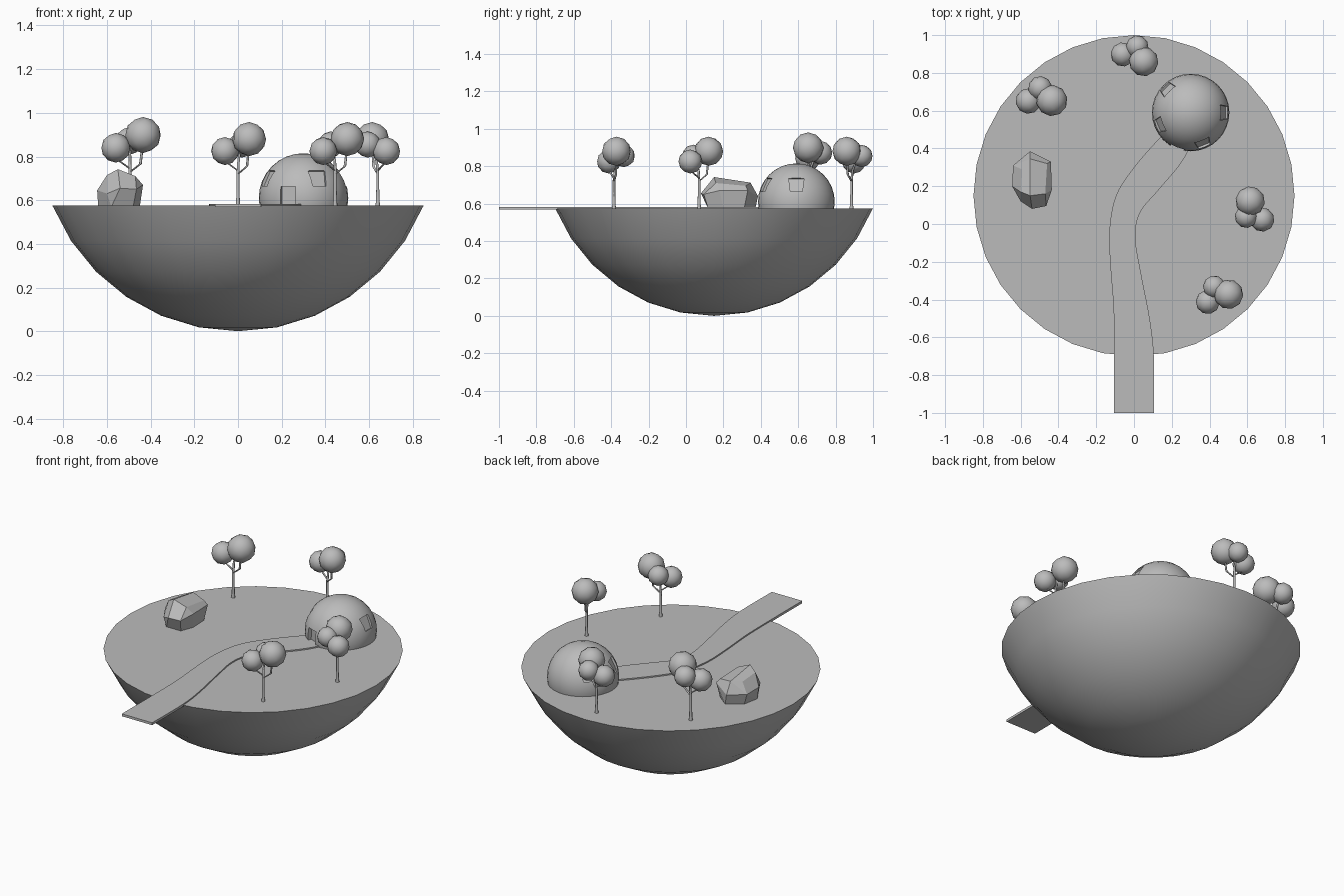
import bpy, bmesh, math
from mathutils import Matrix, Vector

if "Cube" in bpy.data.objects:
    bpy.data.objects.remove(bpy.data.objects["Cube"])

GROUND = 0.575
stone = bpy.data.materials.new("plain_grey")
stone.diffuse_color = (0.5, 0.5, 0.5, 1)
stone.use_nodes = True
stone.node_tree.nodes["Principled BSDF"].inputs["Base Color"].default_value = stone.diffuse_color


def add(name, bm, smooth=None):
    bmesh.ops.recalc_face_normals(bm, faces=bm.faces)
    me = bpy.data.meshes.new(name)
    bm.to_mesh(me)
    bm.free()
    me.materials.append(stone)
    ob = bpy.data.objects.new(name, me)
    bpy.context.collection.objects.link(ob)
    if smooth:
        shade(ob, smooth)
    return ob


def select(ob):
    bpy.ops.object.select_all(action='DESELECT')
    ob.select_set(True)
    bpy.context.view_layer.objects.active = ob


def shade(ob, angle):
    select(ob)
    bpy.ops.object.shade_smooth_by_angle(angle=math.radians(angle))


def cut_sphere(matrix, z, keep_above):
    """UV sphere cut flat at height z and closed."""
    bm = bmesh.new()
    bmesh.ops.create_uvsphere(bm, u_segments=32, v_segments=16, radius=1, matrix=matrix)
    res = bmesh.ops.bisect_plane(bm, geom=bm.verts[:] + bm.edges[:] + bm.faces[:], dist=1e-4,
                                 plane_co=(0, 0, z), plane_no=(0, 0, 1),
                                 clear_inner=keep_above, clear_outer=not keep_above)
    edges = [e for e in bm.edges if e.is_boundary]
    bmesh.ops.contextual_create(bm, geom=edges)
    return bm


# Floating island: lower part of a sphere
m = Matrix.Translation((0, 0.15, 0.932)) @ Matrix.Diagonal((0.92, 0.92, 0.932, 1))
add("island", cut_sphere(m, GROUND, False), 35)

# Dome house with recessed windows and door
C = Vector((0.30, 0.59, 0.61))
m = Matrix.Translation(C) @ Matrix.Diagonal((0.205, 0.205, 0.205, 1))
house = add("dome_house", cut_sphere(m, 0.565, True))


def cutter(az, elev, floor, w_bot, w_top, z0, z1):
    bm = bmesh.new()
    pts = [(-w_bot, z0), (w_bot, z0), (w_top, z1), (-w_top, z1)]
    rings = [[bm.verts.new((r, y, z)) for y, z in pts] for r in (floor, 0.27)]
    bm.faces.new(rings[0])
    bm.faces.new(rings[1])
    for i in range(4):
        j = (i + 1) % 4
        bm.faces.new((rings[0][i], rings[0][j], rings[1][j], rings[1][i]))
    bm.transform(Matrix.Translation(C) @ Matrix.Rotation(math.radians(az), 4, 'Z')
                 @ Matrix.Rotation(math.radians(-elev), 4, 'Y'))
    ob = add("opening_cutter", bm)
    ob.hide_render = True
    return ob


openings = [cutter(a, 27, 0.187, 0.032, 0.041, -0.04, 0.04) for a in (-68, 0, 135, 202)]
openings.append(cutter(-111, 0, 0.178, 0.038, 0.036, -0.08, 0.052))
for c in openings:
    mod = house.modifiers.new("opening", 'BOOLEAN')
    mod.operation = 'DIFFERENCE'
    mod.solver = 'EXACT'
    mod.object = c
    select(house)
    bpy.ops.object.modifier_apply(modifier=mod.name)
    bpy.data.objects.remove(c)
shade(house, 25)


# Winding path plate, from its free front end to the door
def spline(pts, n=5):
    out = []
    for i in range(len(pts) - 1):
        p = [Vector(pts[min(max(k, 0), len(pts) - 1)]) for k in range(i - 1, i + 3)]
        for s in range(n):
            t = s / n
            out.append(0.5 * (2 * p[1] + (p[2] - p[0]) * t
                              + (2 * p[0] - 5 * p[1] + 4 * p[2] - p[3]) * t ** 2
                              + (3 * p[1] - p[0] - 3 * p[2] + p[3]) * t ** 3))
    return out + [Vector(pts[-1])]


left = spline([(-.105, -1), (-.105, -.7), (-.108, -.45), (-.125, -.22), (-.13, -.03),
               (-.095, .15), (0, .3), (.14, .46), (.21, .52)])
right = spline([(.105, -1), (.105, -.7), (.083, -.5), (.035, -.25), (.007, -.07),
                (.032, .06), (.13, .18), (.24, .31), (.30, .41)])
bm = bmesh.new()
rows = [[bm.verts.new((p.x, p.y, z)) for p, z in ((l, .568), (r, .568), (r, .583), (l, .583))]
        for l, r in zip(left, right)]
for a, b in zip(rows, rows[1:]):
    for i in range(4):
        j = (i + 1) % 4
        bm.faces.new((a[i], a[j], b[j], b[i]))
bm.faces.new(rows[0])
bm.faces.new(rows[-1])
add("path", bm, 30)

# Faceted boulder: convex hull with near-flat facets merged
bm = bmesh.new()
for p in [(-.60, .17, .715), (-.595, .29, .70), (-.55, .15, .742), (-.47, .16, .71),
          (-.46, .32, .695), (-.55, .345, .712), (-.645, .2, .645), (-.64, .31, .64),
          (-.55, .385, .64), (-.44, .33, .67), (-.435, .18, .67), (-.465, .095, .65),
          (-.54, .08, .655), (-.60, .12, .63), (-.64, .21, .57), (-.62, .31, .57),
          (-.53, .37, .57), (-.455, .31, .57), (-.45, .2, .57), (-.48, .12, .57), (-.58, .12, .57)]:
    bm.verts.new(p)
bmesh.ops.convex_hull(bm, input=bm.verts[:])
bmesh.ops.dissolve_limit(bm, angle_limit=math.radians(14), verts=bm.verts[:], edges=bm.edges[:])
add("boulder", bm)


# Trees: forked trunk tubes and three round leaf clumps
def tube(bm, pts, sides=8):
    rings = []
    for x, y, z, r in pts:
        rings.append([bm.verts.new((x + r * math.cos(2 * math.pi * k / sides),
                                    y + r * math.sin(2 * math.pi * k / sides), z))
                      for k in range(sides)])
    for a, b in zip(rings, rings[1:]):
        for k in range(sides):
            j = (k + 1) % sides
            bm.faces.new((a[k], a[j], b[j], b[k]))
    bm.faces.new(rings[0])
    bm.faces.new(rings[-1])


def polar(r, deg):
    return r * math.cos(math.radians(deg)), r * math.sin(math.radians(deg))


CLUMPS = [(0.057, 0, 0.305, 0.078), (0.061, 194, 0.25, 0.064), (0.056, 98, 0.28, 0.06)]


def tree(x, y, turn, size):
    m = (Matrix.Translation((x, y, GROUND)) @ Matrix.Rotation(math.radians(turn), 4, 'Z')
         @ Matrix.Scale(size, 4))
    bm = bmesh.new()
    tube(bm, [(0, 0, -.01, .012), (0, 0, .02, .009), (0, 0, .08, .007), (0, 0, .15, .007),
              (0, .005, .2, .006), (*polar(.03, 98), .26, .005)])
    for (r, a, z, _), z0 in zip(CLUMPS[:2], (.145, .16)):
        tube(bm, [(0, 0, z0, .006), (*polar(r * .8, a), z0 + .035, .006), (*polar(r, a), z - .03, .005)])
    bm.transform(m)
    add("tree_trunk", bm, 50)
    for r, a, z, rad in CLUMPS:
        bm = bmesh.new()
        bmesh.ops.create_icosphere(bm, subdivisions=2, radius=rad,
                                   matrix=Matrix.Translation((*polar(r, a), z)))
        bm.transform(m)
        add("tree_leaves", bm, 60)


for spec in [(0, .885, -26, 1.0), (-.495, .66, -6, 1.06), (.64, .07, 116, 1.0), (.445, -.385, 13, 1.0)]:
    tree(*spec)
